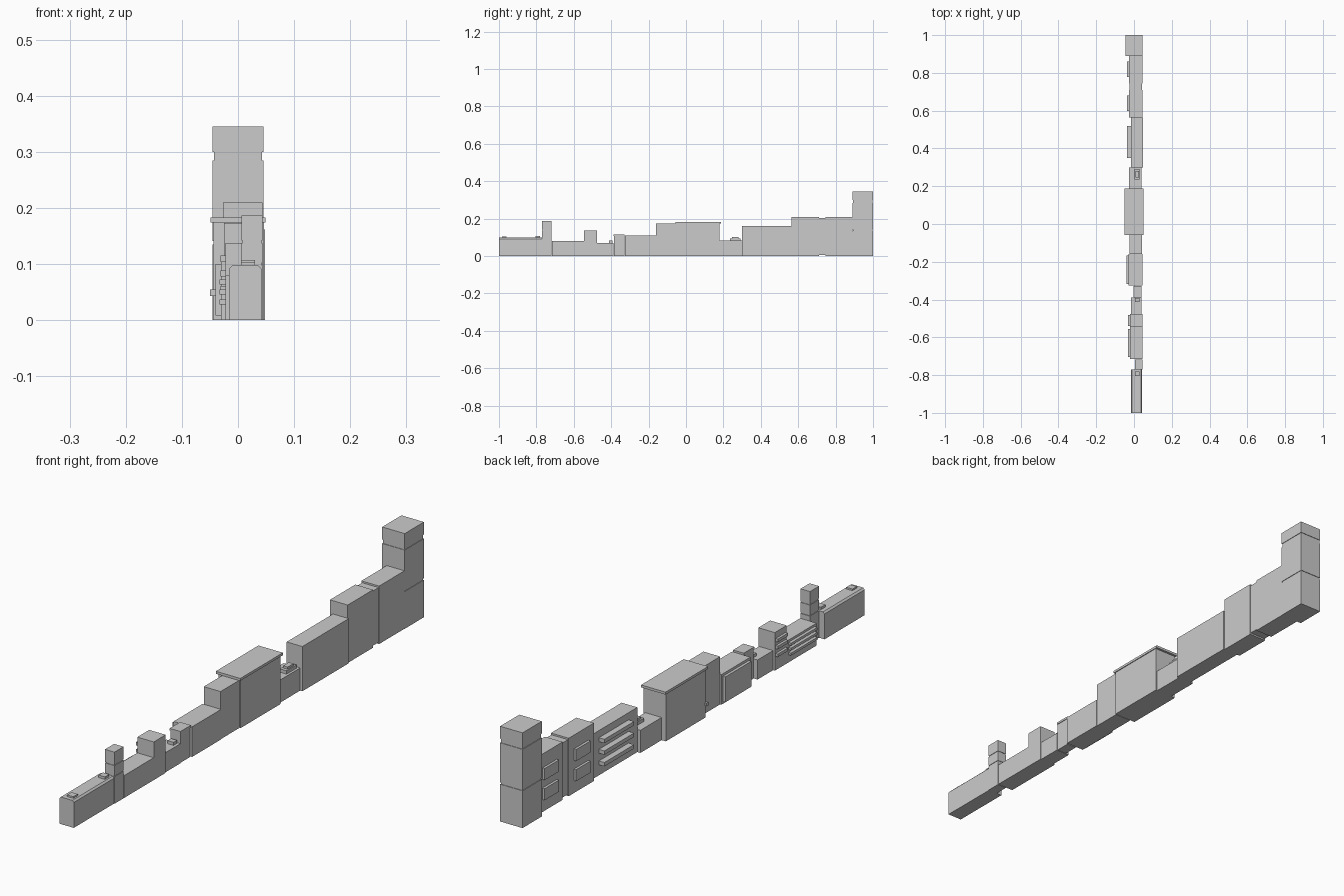
import bpy


def box(name, x0, x1, y0, y1, z0, z1):
    bpy.ops.mesh.primitive_cube_add(size=1, location=((x0 + x1) / 2, (y0 + y1) / 2, (z0 + z1) / 2))
    o = bpy.context.object
    o.name = name
    o.scale = (x1 - x0, y1 - y0, z1 - z0)
    bpy.ops.object.transform_apply(location=False, rotation=False, scale=True)
    return o


def ledges(name, x0, x1, y0, y1, heights, h):
    # Repeated balconies or window bays stacked on the -x side
    for z in heights:
        box(name, x0, x1, y0, y1, z, z + h)


def tower(name, x0, x1, y0, y1, bands, inset=0.002):
    # Stacked storeys around a slightly recessed core
    box(name + "_core", x0 + inset, x1 - inset, y0 + inset, y1 - inset, 0.002, bands[-1][1] - 0.002)
    for z0, z1 in bands:
        box(name + "_storey", x0, x1, y0, y1, z0, z1)


# End house with chamfered roof edges
house = box("end_house", -0.016, 0.042, -1.0, -0.77, 0, 0.098)
bev = house.modifiers.new("roof_chamfer", "BEVEL")
bev.limit_method = 'WEIGHT'
bev.width = 0.006
bev.segments = 1
weights = house.data.attributes.new("bevel_weight_edge", 'FLOAT', 'EDGE')
for e in house.data.edges:
    a, b = (house.data.vertices[i].co for i in e.vertices)
    if a.z > 0 and b.z > 0 and abs(a.y - b.y) > 0.1:
        weights.data[e.index].value = 1
box("roof_unit", 0.005, 0.03, -0.985, -0.96, 0.097, 0.104)
box("roof_unit", 0.005, 0.03, -0.805, -0.78, 0.097, 0.107)

# Slim tower
tower("slim_tower", 0.006, 0.044, -0.77, -0.718, [(0, 0.098), (0.102, 0.138), (0.142, 0.187)])

# Low block with long balconies
box("balcony_block", -0.022, 0.044, -0.716, -0.545, 0, 0.081)
ledges("long_balcony", -0.033, -0.02, -0.705, -0.555, (0.028, 0.046, 0.064), 0.009)

# Mid block with short balconies
box("mid_block", -0.022, 0.044, -0.545, -0.477, 0, 0.138)
ledges("short_balcony", -0.031, -0.02, -0.54, -0.482, (0.05, 0.078, 0.104), 0.011)

# Low shop and its roof unit
box("low_shop", -0.015, 0.041, -0.477, -0.388, 0, 0.071)
box("shop_roof_unit", 0.006, 0.03, -0.412, -0.392, 0.07, 0.082)

# Narrow house with cap
box("narrow_house", 0.0, 0.039, -0.386, -0.33, 0, 0.107)
box("narrow_house_cap", -0.002, 0.041, -0.388, -0.328, 0.107, 0.115)

# Panelled block
box("panelled_block", -0.03, 0.044, -0.326, -0.16, 0, 0.109)
box("facade_panel", -0.04, -0.029, -0.318, -0.168, 0.008, 0.1)

# Tall plain block
box("tall_block", -0.025, 0.042, -0.16, -0.052, 0, 0.173)

# Large hall with overhanging roof slab and wall sign
box("hall", -0.044, 0.046, -0.05, 0.178, 0, 0.175)
box("hall_roof_slab", -0.049, 0.049, -0.057, 0.187, 0.174, 0.183)
box("hall_side_sign", -0.05, -0.038, -0.056, -0.045, 0.043, 0.055)

# Low link building with stepped roof unit
box("low_link", -0.027, 0.039, 0.178, 0.3, 0, 0.082)
box("link_roof_unit", 0.003, 0.03, 0.235, 0.292, 0.081, 0.094)
box("link_roof_unit_top", 0.008, 0.026, 0.247, 0.28, 0.093, 0.102)

# Long block with three balconies
box("long_block", -0.015, 0.048, 0.3, 0.565, 0, 0.162)
ledges("wide_balcony", -0.037, -0.014, 0.35, 0.52, (0.038, 0.08, 0.122), 0.014)

# Twin blocks with projecting bays, joined by a narrow link
for y0, y1 in ((0.565, 0.71), (0.745, 0.89)):
    box("twin_block", -0.027, 0.044, y0, y1, 0, 0.21)
    ledges("window_bay", -0.036, -0.026, y0 + 0.033, y1 - 0.03, (0.045, 0.118), 0.042)
box("twin_link", -0.024, 0.042, 0.71, 0.745, 0.006, 0.204)

# Tall end tower with recessed bands
tower("end_tower", -0.045, 0.045, 0.89, 1.0, [(0, 0.135), (0.141, 0.285), (0.3, 0.345)])
